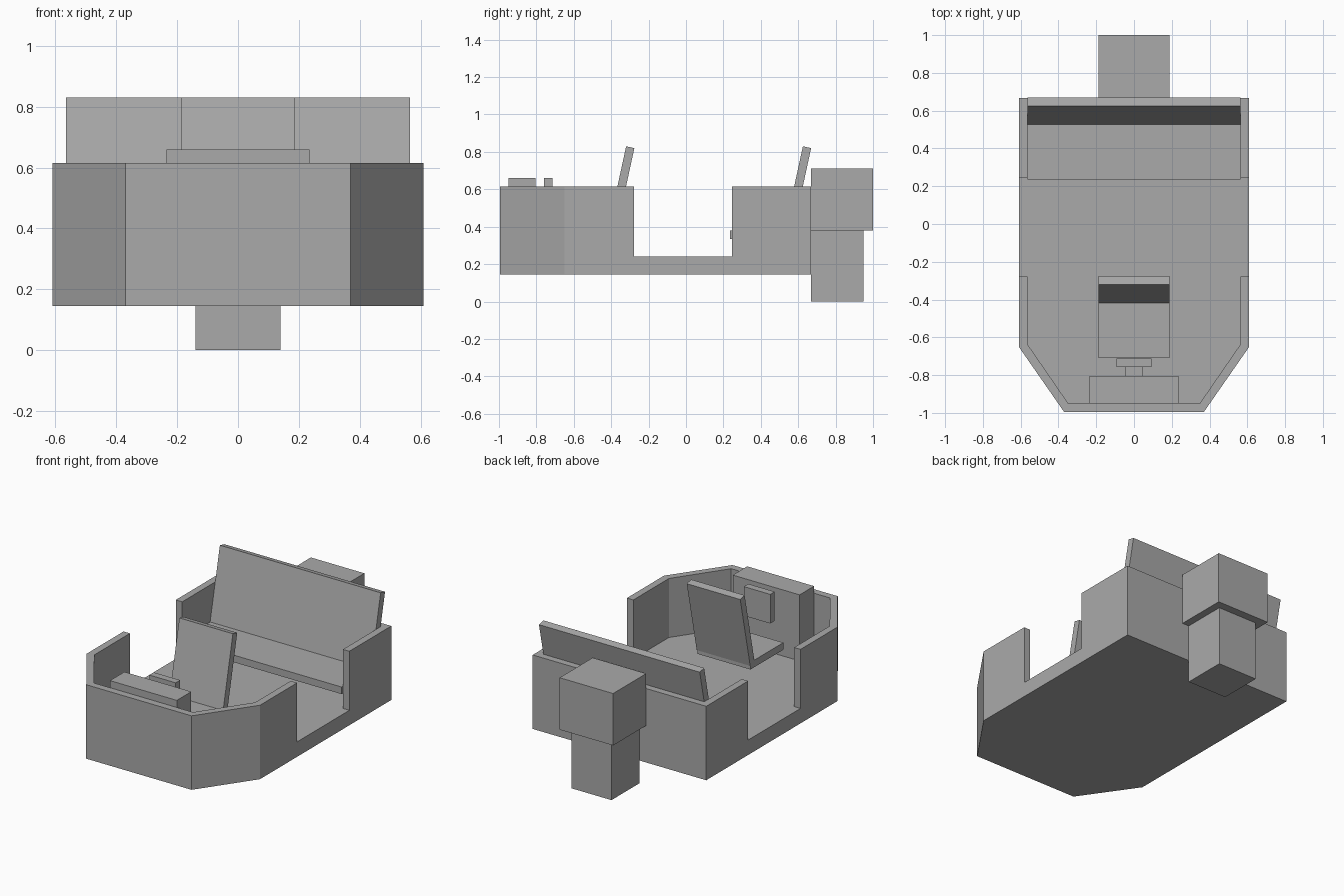
import bpy, bmesh
from mathutils import Vector

if "Cube" in bpy.data.objects:
    bpy.data.objects.remove(bpy.data.objects["Cube"])

grey = bpy.data.materials.new("plain grey")
grey.diffuse_color = (0.4, 0.4, 0.4, 1)
grey.use_nodes = True
grey.node_tree.nodes["Principled BSDF"].inputs["Base Color"].default_value = grey.diffuse_color


def prism(name, base, offset):
    """Extrude a flat polygon of 3D points along an offset."""
    bm = bmesh.new()
    face = bm.faces.new([bm.verts.new(p) for p in base])
    ext = bmesh.ops.extrude_face_region(bm, geom=[face], use_keep_orig=True)
    moved = [g for g in ext["geom"] if isinstance(g, bmesh.types.BMVert)]
    bmesh.ops.translate(bm, verts=moved, vec=Vector(offset))
    bmesh.ops.recalc_face_normals(bm, faces=bm.faces[:])
    mesh = bpy.data.meshes.new(name)
    bm.to_mesh(mesh)
    bm.free()
    mesh.materials.append(grey)
    obj = bpy.data.objects.new(name, mesh)
    bpy.context.collection.objects.link(obj)
    return obj


def plan(name, points, z0, z1):
    """Plan outline raised from z0 to z1."""
    return prism(name, [(x, y, z0) for x, y in points], (0, 0, z1 - z0))


def block(name, half, y0, y1, z0, z1):
    """Box centred on x = 0."""
    return plan(name, [(-half, y0), (half, y0), (half, y1), (-half, y1)], z0, z1)


def mirrored(points):
    """Complete a half outline with its mirror image across x = 0."""
    return points + [(-x, y) for x, y in reversed(points)]


FLOOR, SEAT, RIM = 0.24, 0.38, 0.615

# Hull floor with a tapered bow
plan("hull_floor", mirrored([(0.61, 0.668), (0.61, -0.65), (0.37, -0.995)]), 0.145, FLOOR)

# Wall strips: outer edge then inner edge, leaving door gaps on both sides
bow_outer = mirrored([(0.61, -0.278), (0.61, -0.65), (0.37, -0.995)])
bow_inner = mirrored([(0.565, -0.278), (0.565, -0.635), (0.348, -0.95)])
plan("bow_wall", bow_outer + bow_inner[::-1], FLOOR, RIM)
stern_outer = mirrored([(0.61, 0.247), (0.61, 0.668)])
stern_inner = mirrored([(0.565, 0.247), (0.565, 0.623)])
plan("stern_wall", stern_outer + stern_inner[::-1], FLOOR, RIM)

# Seats: floating cushion and a raked backrest
for name, half, y in (("driver_seat", 0.188, -0.42), ("rear_bench", 0.565, 0.525)):
    block(name + "_cushion", half - 0.001, y - 0.29, y + 0.04, SEAT - 0.045, SEAT)
    side = [(y, 0.37), (y + 0.1, 0.83), (y + 0.144, 0.82), (y + 0.044, 0.36)]
    prism(name + "_back", [(-half, py, pz) for py, pz in side], (2 * half, 0, 0))

# Helm
block("dashboard", 0.235, -0.95, -0.805, FLOOR, 0.66)
block("steering_column", 0.045, -0.805, -0.758, 0.525, 0.61)
block("steering_wheel", 0.093, -0.758, -0.713, 0.475, 0.66)

# Outboard motor
block("motor_housing", 0.188, 0.668, 1.0, 0.38, 0.71)
block("motor_leg", 0.14, 0.668, 0.948, 0.0, 0.38)
